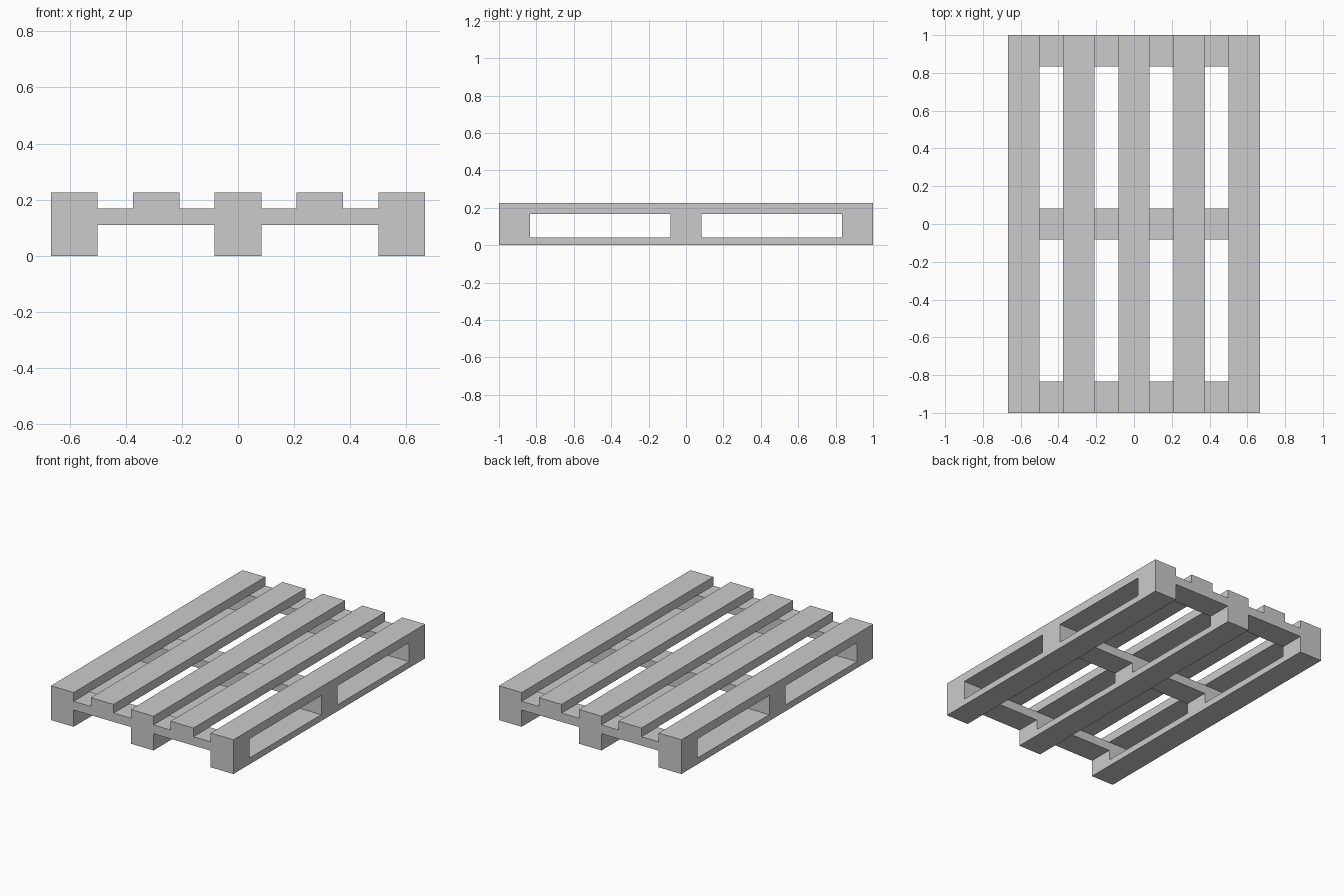
import bpy
import bmesh

if "Cube" in bpy.data.objects:
    bpy.data.objects.remove(bpy.data.objects["Cube"])

# Main sizes
HX, HY, HW = 0.667, 1.0, 0.0833          # half width, half length, half board width
Z_SKID, Z_BLOCK, Z_CROSS, Z_TOP = 0.042, 0.11, 0.168, 0.226
skid_x = (-HX + HW, 0, HX - HW)
slat_x = (-HX + HW, -0.2915, 0, 0.2915, HX - HW)
cross_y = (-HY + HW, 0, HY - HW)

boxes = []


def board(x, y, hx, hy, z0, z1):
    boxes.append(((x - hx, x + hx), (y - hy, y + hy), (z0, z1)))


# Bottom skids
for x in skid_x:
    board(x, 0, HW, HY, 0, Z_SKID)
# Spacer blocks
for x in skid_x:
    for y in cross_y:
        board(x, y, HW, HW, Z_SKID, Z_BLOCK)
# Cross boards
for y in cross_y:
    board(0, y, HX, HW, Z_BLOCK, Z_CROSS)
# Top slats
for x in slat_x:
    board(x, 0, HW, HY, Z_CROSS, Z_TOP)

# Fuse all boards into one seamless skin: keep only faces between solid and empty cells
cuts = [sorted({round(v, 4) for b in boxes for v in b[a]}) for a in range(3)]


def solid(cell):
    if any(i < 0 or i >= len(cuts[a]) - 1 for a, i in enumerate(cell)):
        return False
    mid = [(cuts[a][i] + cuts[a][i + 1]) / 2 for a, i in enumerate(cell)]
    return any(all(b[a][0] < mid[a] < b[a][1] for a in range(3)) for b in boxes)


bm = bmesh.new()
corners = {}


def corner(idx):
    if idx not in corners:
        corners[idx] = bm.verts.new([cuts[a][i] for a, i in enumerate(idx)])
    return corners[idx]


nx, ny, nz = (len(c) - 1 for c in cuts)
for cell in ((i, j, k) for i in range(nx) for j in range(ny) for k in range(nz)):
    if not solid(cell):
        continue
    for a in range(3):
        u, v = (a + 1) % 3, (a + 2) % 3
        for side in (0, 1):
            nb = list(cell)
            nb[a] += 2 * side - 1
            if solid(nb):
                continue
            ring = []
            for du, dv in ((0, 0), (1, 0), (1, 1), (0, 1)):
                p = list(cell)
                p[a] += side
                p[u] += du
                p[v] += dv
                ring.append(corner(tuple(p)))
            bm.faces.new(ring if side else ring[::-1])

mesh = bpy.data.meshes.new("pallet")
bm.to_mesh(mesh)
bm.free()
bpy.context.collection.objects.link(bpy.data.objects.new("pallet", mesh))
